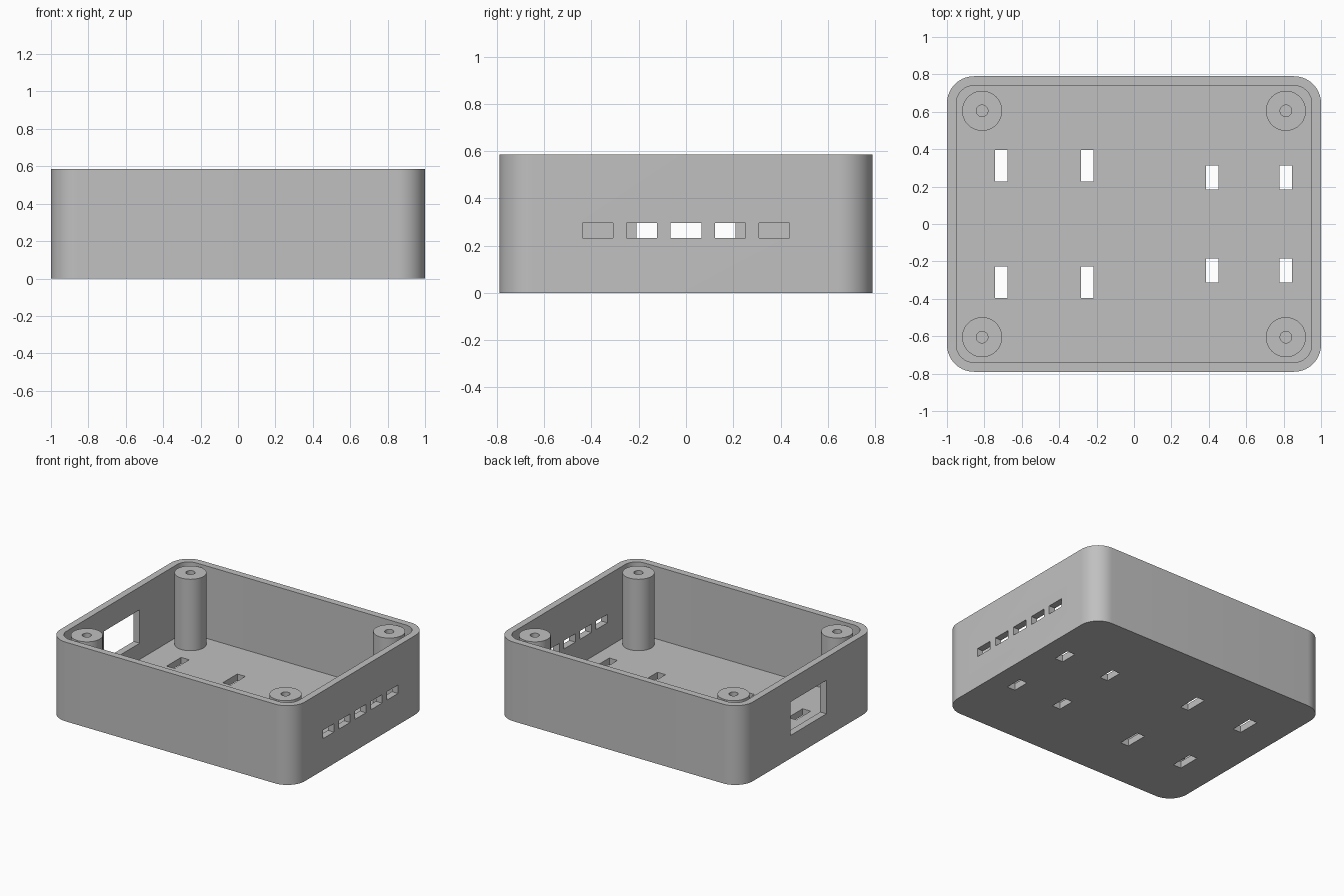
import bpy, bmesh, math

cube = bpy.data.objects.get("Cube")
if cube:
    bpy.data.objects.remove(cube, do_unlink=True)

# Main dimensions
HALF_X, HALF_Y, HEIGHT = 1.0, 0.79, 0.585
WALL, FLOOR, CORNER = 0.05, 0.05, 0.145
POST_X, POST_Y, POST_TOP = 0.812, 0.605, 0.578
POST_R, HOLE_R = 0.107, 0.031

grey = bpy.data.materials.new("silver_grey")
grey.use_nodes = True
grey.diffuse_color = (0.53, 0.53, 0.53, 1)
grey.node_tree.nodes["Principled BSDF"].inputs["Base Color"].default_value = (0.53, 0.53, 0.53, 1)


def make_object(name, bm):
    bmesh.ops.recalc_face_normals(bm, faces=bm.faces)
    mesh = bpy.data.meshes.new(name)
    bm.to_mesh(mesh)
    bm.free()
    mesh.materials.append(grey)
    obj = bpy.data.objects.new(name, mesh)
    bpy.context.collection.objects.link(obj)
    return obj


def activate(obj):
    bpy.ops.object.select_all(action='DESELECT')
    obj.select_set(True)
    bpy.context.view_layer.objects.active = obj


def rounded_prism(name, hx, hy, radius, z0, z1, steps=14):
    """Upright block with rounded vertical corners."""
    bm = bmesh.new()
    verts = []
    for q, (sx, sy) in enumerate(((1, 1), (-1, 1), (-1, -1), (1, -1))):
        for i in range(steps + 1):
            a = (q + i / steps) * math.pi / 2
            verts.append(bm.verts.new((sx * (hx - radius) + radius * math.cos(a),
                                       sy * (hy - radius) + radius * math.sin(a), z0)))
    base = bm.faces.new(verts)
    top = bmesh.ops.extrude_face_region(bm, geom=[base], use_keep_orig=True)["geom"]
    bmesh.ops.translate(bm, vec=(0, 0, z1 - z0),
                        verts=[v for v in top if isinstance(v, bmesh.types.BMVert)])
    return make_object(name, bm)


def add_block(bm, x0, x1, y0, y1, z0, z1):
    verts = bmesh.ops.create_cube(bm, size=1)["verts"]
    bmesh.ops.scale(bm, vec=(x1 - x0, y1 - y0, z1 - z0), verts=verts)
    bmesh.ops.translate(bm, vec=((x0 + x1) / 2, (y0 + y1) / 2, (z0 + z1) / 2), verts=verts)


def cut(target, cutter):
    """Subtract the cutter, then discard it."""
    cutter.hide_render = True
    mod = target.modifiers.new("cut", 'BOOLEAN')
    mod.operation, mod.solver, mod.object = 'DIFFERENCE', 'EXACT', cutter
    activate(target)
    bpy.ops.object.modifier_apply(modifier=mod.name)
    bpy.data.objects.remove(cutter, do_unlink=True)


# Open tray: outer block minus the inner cavity
case = rounded_prism("case_shell", HALF_X, HALF_Y, CORNER, 0, HEIGHT)
cut(case, rounded_prism("cavity_cutter", HALF_X - WALL, HALF_Y - WALL,
                        CORNER - WALL, FLOOR, HEIGHT + 0.2))

# All slots and the side window
bm = bmesh.new()
for side in (-1, 1):
    for x in (-0.709, -0.25):                       # long floor slots
        add_block(bm, x - 0.033, x + 0.033, side * 0.3115 - 0.0845, side * 0.3115 + 0.0845, -0.1, 0.1)
    for x in (0.418, 0.812):                        # short floor slots
        add_block(bm, x - 0.033, x + 0.033, side * 0.2485 - 0.0635, side * 0.2485 + 0.0635, -0.1, 0.1)
for i in range(-2, 3):                              # row of vents in the +x wall
    add_block(bm, 0.9, 1.1, i * 0.187 - 0.065, i * 0.187 + 0.065, 0.233, 0.295)
add_block(bm, -1.1, -0.9, -0.21, 0.21, 0.17, 0.417)  # window in the -x wall
cut(case, make_object("slot_cutter", bm))
activate(case)
bpy.ops.object.shade_smooth_by_angle(angle=math.radians(30))

# Screw posts: a tube profile spun about its axis
for sx, side in ((-1, "right"), (1, "left")):
    for sy, end in ((-1, "front"), (1, "back")):
        bm = bmesh.new()
        ring = [bm.verts.new((r, 0, z)) for r, z in
                ((POST_R, FLOOR), (POST_R, POST_TOP), (HOLE_R, POST_TOP), (HOLE_R, FLOOR))]
        edges = [bm.edges.new(pair) for pair in zip(ring, ring[1:])]
        bmesh.ops.spin(bm, geom=ring + edges, cent=(0, 0, 0), axis=(0, 0, 1),
                       angle=math.tau, steps=48, use_merge=True)
        bmesh.ops.remove_doubles(bm, verts=bm.verts, dist=1e-5)
        post = make_object(f"screw_post_{end}_{side}", bm)
        # Outward normals on the open-bottomed tube
        outer = max(post.data.polygons, key=lambda p: p.center.z)
        if outer.normal.z < 0:
            post.data.flip_normals()
        post.location = (sx * POST_X, sy * POST_Y, 0)
        activate(post)
        bpy.ops.object.shade_smooth_by_angle(angle=math.radians(30))
